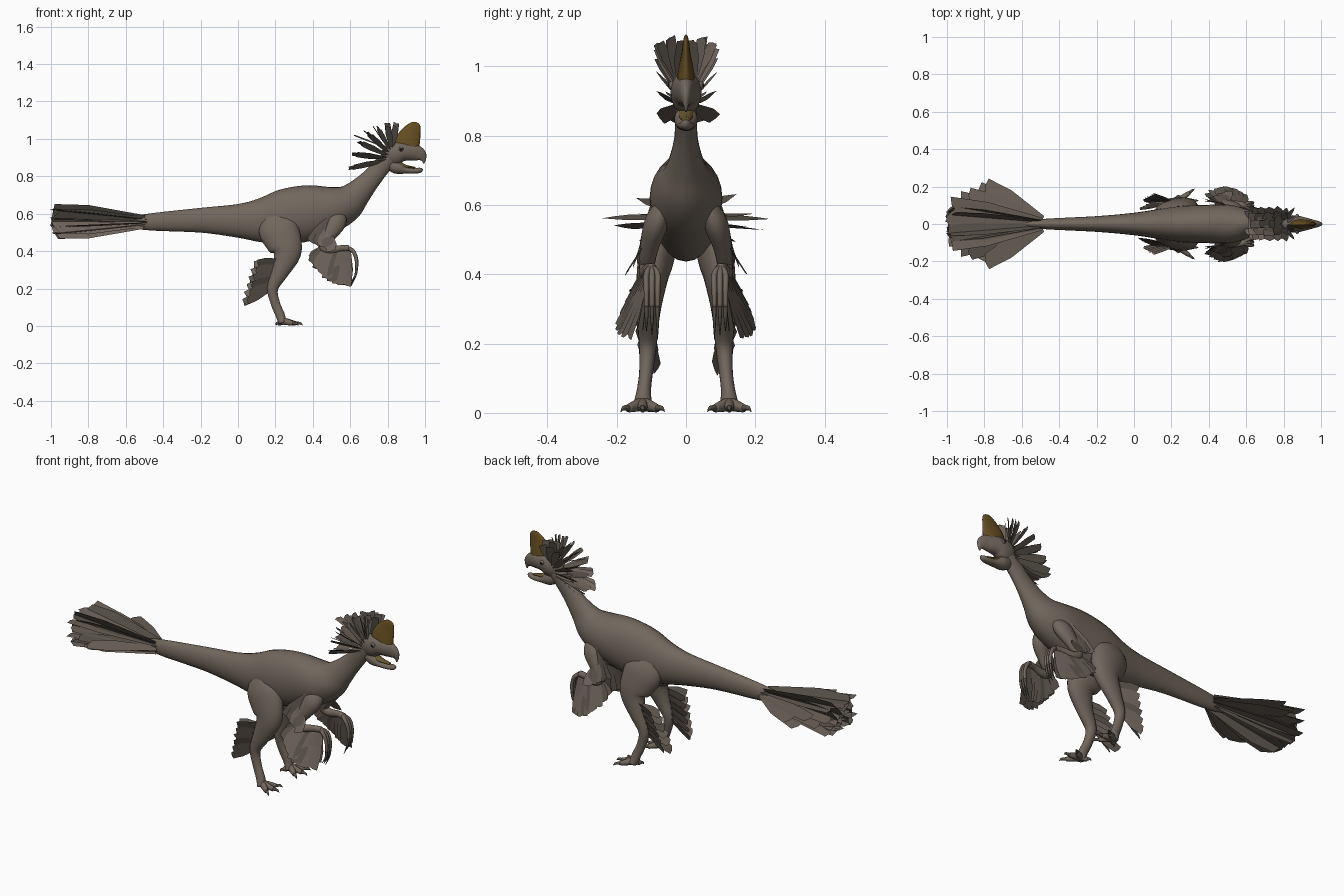
import bpy, bmesh, math, random
from mathutils import Vector

random.seed(4)
if "Cube" in bpy.data.objects:
    bpy.data.objects.remove(bpy.data.objects["Cube"], do_unlink=True)


def material(name, rgb):
    m = bpy.data.materials.new(name)
    m.use_nodes = True
    m.diffuse_color = (*rgb, 1)
    bsdf = m.node_tree.nodes["Principled BSDF"]
    bsdf.inputs["Base Color"].default_value = (*rgb, 1)
    bsdf.inputs["Roughness"].default_value = 0.8
    return m


HIDE = material("brown grey hide", (0.165, 0.135, 0.108))
FEATHER = material("feather brown", (0.15, 0.123, 0.102))
DARK = material("dark feather", (0.10, 0.085, 0.07))
CREST = material("crest ochre", (0.13, 0.075, 0.015))
MOUTH = material("mouth ochre", (0.14, 0.095, 0.03))
CLAW = material("claw grey", (0.10, 0.085, 0.07))
EYE = material("eye black", (0.015, 0.012, 0.01))


def finish(name, bm, mats, smooth=True):
    bmesh.ops.recalc_face_normals(bm, faces=bm.faces)
    me = bpy.data.meshes.new(name)
    bm.to_mesh(me)
    bm.free()
    for m in mats:
        me.materials.append(m)
    for p in me.polygons:
        p.use_smooth = smooth
    ob = bpy.data.objects.new(name, me)
    bpy.context.collection.objects.link(ob)
    return ob


def spline(pts, steps):
    """Smooth curve through rows of (x, y, z, half width, half depth)."""
    out = []
    for i in range(len(pts) - 1):
        a, b, c, d = (pts[min(max(i + k, 0), len(pts) - 1)] for k in (-1, 0, 1, 2))
        for s in range(steps):
            t = s / steps
            out.append([0.5 * (2 * q + (r - p) * t + (2 * p - 5 * q + 4 * r - w) * t * t
                               + (3 * q - p - 3 * r + w) * t ** 3)
                        for p, q, r, w in zip(a, b, c, d)])
    return out + [list(pts[-1])]


def tube(bm, pts, flip=1, sides=16, steps=4, mat=0):
    """Loft of elliptical rings along a path, closed at both ends."""
    rows = spline(pts, steps)
    mids = [Vector((r[0], r[1] * flip, r[2])) for r in rows]
    rings = []
    for i, r in enumerate(rows):
        t = (mids[min(i + 1, len(mids) - 1)] - mids[max(i - 1, 0)]).normalized()
        side = Vector((0, 1, 0))
        side = (side - t * side.dot(t)).normalized()
        up = t.cross(side)
        w, d = max(r[3], 0.001), max(r[4], 0.001)
        rings.append([bm.verts.new(mids[i] + side * w * math.cos(a) + up * d * math.sin(a))
                      for a in (2 * math.pi * k / sides for k in range(sides))])
    faces = [bm.faces.new(rings[0]), bm.faces.new(rings[-1])]
    for p, q in zip(rings, rings[1:]):
        for k in range(sides):
            n = (k + 1) % sides
            faces.append(bm.faces.new((p[k], p[n], q[n], q[k])))
    for f in faces:
        f.material_index = mat


def feather(bm, root, tip, width, across, flip=1, mat=0):
    """Flat blunt card, narrow at the root and ragged at the tip."""
    root, tip, across = Vector(root), Vector(tip), Vector(across)
    d = tip - root
    n = d.normalized()
    across = (across - n * across.dot(n)).normalized()
    j = random.uniform(-0.06, 0.06)
    shape = [(0, -0.2), (0.62, -0.5), (0.97 + j, -0.42), (1, 0), (0.97 - j, 0.42),
             (0.62, 0.5), (0, 0.2)]
    verts = []
    for along, out in shape:
        v = root + d * along + across * width * out
        v.y *= flip
        verts.append(bm.verts.new(v))
    bm.faces.new(verts).material_index = mat


def lerp(a, b, t):
    return Vector(a).lerp(Vector(b), t)


# Tail, trunk and neck
bm = bmesh.new()
tube(bm, [(-.62, 0, .555, .006, .01), (-.5, 0, .555, .026, .042), (-.2, 0, .565, .042, .066),
          (0, 0, .562, .06, .09), (.13, 0, .565, .08, .12), (.25, 0, .583, .097, .148),
          (.38, 0, .605, .102, .148), (.5, 0, .625, .104, .123), (.58, 0, .657, .085, .1),
          (.64, 0, .71, .055, .073), (.71, 0, .785, .035, .054), (.77, 0, .855, .032, .048),
          (.82, 0, .905, .034, .045)], sides=24, steps=5)
finish("body", bm, [HIDE])

# Head with hooked beak and open lower jaw
bm = bmesh.new()
tube(bm, [(.775, 0, .9, .015, .02), (.8, 0, .912, .034, .05), (.84, 0, .922, .044, .062),
          (.88, 0, .932, .043, .052), (.92, 0, .93, .034, .046), (.955, 0, .924, .024, .042),
          (.98, 0, .908, .016, .032), (.992, 0, .888, .008, .014), (.993, 0, .868, .002, .003)],
     sides=20)
tube(bm, [(.8, 0, .87, .022, .03), (.85, 0, .847, .034, .034), (.9, 0, .832, .026, .018),
          (.95, 0, .829, .021, .014), (.975, 0, .834, .014, .014), (.986, 0, .842, .003, .004)])
finish("head", bm, [HIDE])

bm = bmesh.new()
tube(bm, [(.85, 0, .862, .025, .024), (.9, 0, .852, .018, .009), (.95, 0, .846, .011, .004)])
finish("tongue", bm, [MOUTH])

bm = bmesh.new()
tube(bm, [(.9, 0, .95, .026, .06), (.905, 0, .98, .024, .068), (.926, 0, 1.03, .014, .054),
          (.946, 0, 1.067, .009, .034), (.954, 0, 1.083, .005, .02), (.956, 0, 1.088, .001, .004)])
finish("crest", bm, [CREST])

for side, s in (("near", -1), ("far", 1)):
    # Eye in a raised lid
    bm = bmesh.new()
    tube(bm, [(.872, .034, .945, .004, .004), (.8721, .034, .958, .004, .004)], s, steps=1)
    bm.clear()
    for radius, y, idx in ((.013, .038, 0), (.0085, .0445, 1)):
        got = bmesh.ops.create_uvsphere(bm, u_segments=12, v_segments=8, radius=radius)
        for v in got["verts"]:
            v.co += Vector((.872, y * s, .945))
            for f in v.link_faces:
                f.material_index = idx
    finish(side + "_eye", bm, [HIDE, EYE])

    # Leg with spread toes
    bm = bmesh.new()
    tube(bm, [(.19, .045, .61, .025, .05), (.21, .068, .53, .05, .104), (.245, .085, .45, .052, .098),
              (.262, .098, .385, .045, .075), (.225, .108, .29, .034, .048),
              (.185, .11, .2, .026, .03), (.2, .115, .12, .02, .025), (.225, .122, .06, .021, .025),
              (.238, .125, .016, .03, .022)], s, 18)
    for dx, dy in ((.07, 0), (.055, .042), (.055, -.042), (-.025, -.025)):
        base = (.24, .125)
        x, y = base[0] + dx, base[1] + dy
        tube(bm, [(*base, .026, .017, .02), ((x + base[0]) / 2, (y + base[1]) / 2, .02, .015, .017),
                  (x, y, .013, .011, .012)], s, 10)
        tube(bm, [(x - dx * .1, y - dy * .1, .014, .009, .01), (x + dx * .3, y + dy * .3, .014, .006, .007),
                  (x + dx * .5, y + dy * .5, .004, .001, .002)], s, 8, mat=1)
    finish(side + "_leg", bm, [HIDE, CLAW])

    # Shank feathers sweeping back
    bm = bmesh.new()
    for layer in range(2):
        for i in range(6):
            t = i / 5
            root = lerp((.18, .105, .2), (.225, .115, .35), t)
            tip = lerp((.03, .10, .125), (.085, .13, .325), t)
            tip += Vector((.02 * layer, (layer - .4) * .045, .01 * layer))
            feather(bm, root, tip, .05, (.35, .5 * (layer - .5), 1), s, (i + layer) % 3 == 0)
    finish(side + "_leg_feathers", bm, [FEATHER, DARK], False)

    # Arm and curled fingers
    bm = bmesh.new()
    tube(bm, [(.54, .06, .6, .025, .04), (.525, .085, .55, .035, .052), (.485, .105, .48, .027, .036),
              (.455, .113, .425, .022, .025), (.49, .115, .405, .02, .022),
              (.55, .108, .415, .016, .017), (.59, .1, .415, .017, .017)], s, 14)
    for k in (-1, 0, 1):
        y = .098 + k * .016
        tube(bm, [(.58, .1, .418, .01, .012), (.615, y, .4, .009, .011),
                  (.633, y, .355, .008, .01), (.634, y, .305, .007, .008)], s, 8)
        tube(bm, [(.634, y, .31, .006, .008), (.628, y, .27, .005, .006),
                  (.605, y, .225 + .012 * k, .001, .001)], s, 8, mat=1)
    finish(side + "_arm", bm, [HIDE, CLAW])

    # Forearm fan and upper arm feathers
    bm = bmesh.new()
    for layer in range(2):
        for i in range(8):
            t = i / 7
            root = lerp((.45, .115, .42), (.59, .105, .415), t)
            tip = Vector((.395 + .185 * t, .165 + .035 * math.sin(math.pi * t) - .04 * layer,
                          .215 + .12 * (1 - t) ** 2 + .02 * layer))
            feather(bm, root, tip, .062, (1, -.35 + .3 * layer, .3 * (1 - t)), s, (i + layer) % 4 == 0)
    for i in range(5):
        t = i / 4
        feather(bm, lerp((.5, .1, .59), (.49, .11, .5), t), lerp((.385, .13, .45), (.5, .175, .4), t),
                .06, (1, -.3, .6), s, i % 2)
    finish(side + "_wing_feathers", bm, [FEATHER, DARK], False)

# Tail fan: flat layers, then rolled blades for depth
bm = bmesh.new()
for rise, spread, count in ((.065, .5, 5), (.012, 1, 9), (-.025, .9, 8), (-.06, .5, 5)):
    for i in range(count):
        t = (2 * i / (count - 1) - 1) * spread
        tip = (-.993 + max(0, abs(t) - .45) * .36, .205 * t, .558 + rise + random.uniform(-.006, .006))
        feather(bm, (-.49, .025 * t, .556 + rise * .2), tip, .1,
                (0, 1, random.uniform(-.12, .12)), 1, i % 4 == 1)
for s in (-1, 1):
    for rise in (-.05, -.02, .02, .05):
        feather(bm, (-.5, .01 * s, .556 + rise * .3), (-.99, (.09 - abs(rise)) * s, .558 + rise),
                .12, (0, .55 * s, 1 if rise > 0 else -1), 1, rise > 0)
finish("tail_feathers", bm, [FEATHER, DARK], False)

# Ruff of feathers behind the head
bm = bmesh.new()
for s in (-1, 1):
    for i in range(7):
        t = i / 6
        a = math.radians(-12 + 112 * t)
        root = (.79 + .035 * t, .026, .885 + .075 * t)
        for out, size in ((.012, .93), (.045, 1), (.078, .88)):
            reach = size * (.2 - .075 * t)
            tip = (root[0] - reach * math.cos(a), out + random.uniform(-.004, .008),
                   root[2] + reach * math.sin(a))
            roll = (0, 1, .9 * out / .078) if i < 5 else (.7, .6, 0)
            feather(bm, root, tip, .046, roll, s, random.random() < .45)
for i in range(3):
    feather(bm, (.8, 0, .95), (.62 + .05 * i, 0, 1.02 + .025 * i), .045, (0, 1, .2), 1, i % 2)
finish("head_feathers", bm, [FEATHER, DARK], False)
